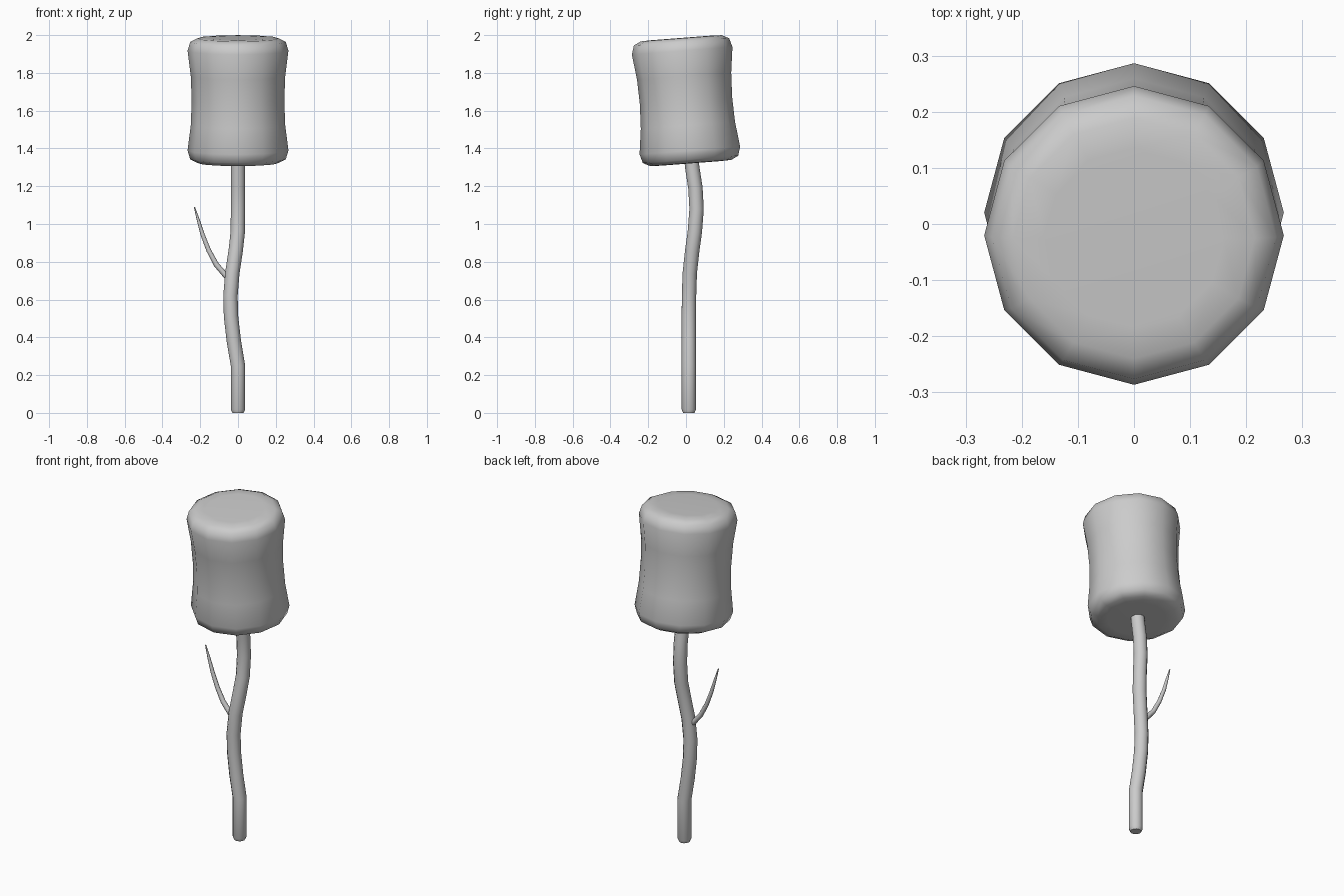
import bpy, bmesh, math
from mathutils import Vector, Matrix

if "Cube" in bpy.data.objects:
    bpy.data.objects.remove(bpy.data.objects["Cube"])


def sweep(name, points, radii, sides, aligned=None):
    """Skin a tube of rings along a path; end rings are capped."""
    pts = [Vector(p) for p in points]
    bm = bmesh.new()
    rings = []
    for i, (p, r) in enumerate(zip(pts, radii)):
        axis = aligned or (pts[min(i + 1, len(pts) - 1)] - pts[max(i - 1, 0)])
        rot = Vector((0, 0, 1)).rotation_difference(axis.normalized())
        ring = []
        for k in range(sides):
            a = 2 * math.pi * k / sides
            ring.append(bm.verts.new(p + rot @ Vector((r * math.cos(a), r * math.sin(a), 0))))
        rings.append(ring)
    for a, b in zip(rings, rings[1:]):
        for k in range(sides):
            n = (k + 1) % sides
            bm.faces.new((a[k], a[n], b[n], b[k]))
    bm.faces.new(rings[0][::-1])
    bm.faces.new(rings[-1])
    bmesh.ops.recalc_face_normals(bm, faces=bm.faces)
    mesh = bpy.data.meshes.new(name)
    bm.to_mesh(mesh)
    bm.free()
    obj = bpy.data.objects.new(name, mesh)
    bpy.context.collection.objects.link(obj)
    bpy.ops.object.select_all(action='DESELECT')
    obj.select_set(True)
    bpy.context.view_layer.objects.active = obj
    bpy.ops.object.shade_smooth_by_angle(angle=math.radians(60))
    return obj


# Marshmallow: pinched 12-sided drum, mirrored profile, tilted toward the front
half = [(0.0, 0.245), (0.13, 0.25), (0.265, 0.267), (0.312, 0.253), (0.331, 0.215), (0.333, 0.16)]
profile = [(-h, r) for h, r in half[:0:-1]] + half
drum = sweep("marshmallow", [(0, 0, h) for h, r in profile], [r for h, r in profile],
             12, Vector((0, 0, 1)))
drum.data.transform(Matrix.Translation((0, 0, 1.653)) @ Matrix.Rotation(math.radians(4.4), 4, 'X'))

# Stick: gently wavy with a bevelled foot
path = [(0, .015, 0), (0, .015, .018), (0, .015, .25), (-.022, .015, .38), (-.037, .015, .51),
        (-.04, .016, .62), (-.03, .02, .74), (-.012, .033, .86), (-.001, .047, .96),
        (0, .056, 1.08), (0, .05, 1.19), (0, .033, 1.3), (0, .025, 1.38)]
sweep("stick", path, [.03] + [.038] * (len(path) - 1), 12)

# Twig: tapering side shoot
sweep("twig", [(-.03, .02, .70), (-.065, .022, .727), (-.115, .024, .785), (-.155, .026, .86),
               (-.188, .027, .945), (-.21, .026, 1.02), (-.231, .025, 1.09)],
      [.016, .015, .014, .0125, .011, .008, .003], 8)
